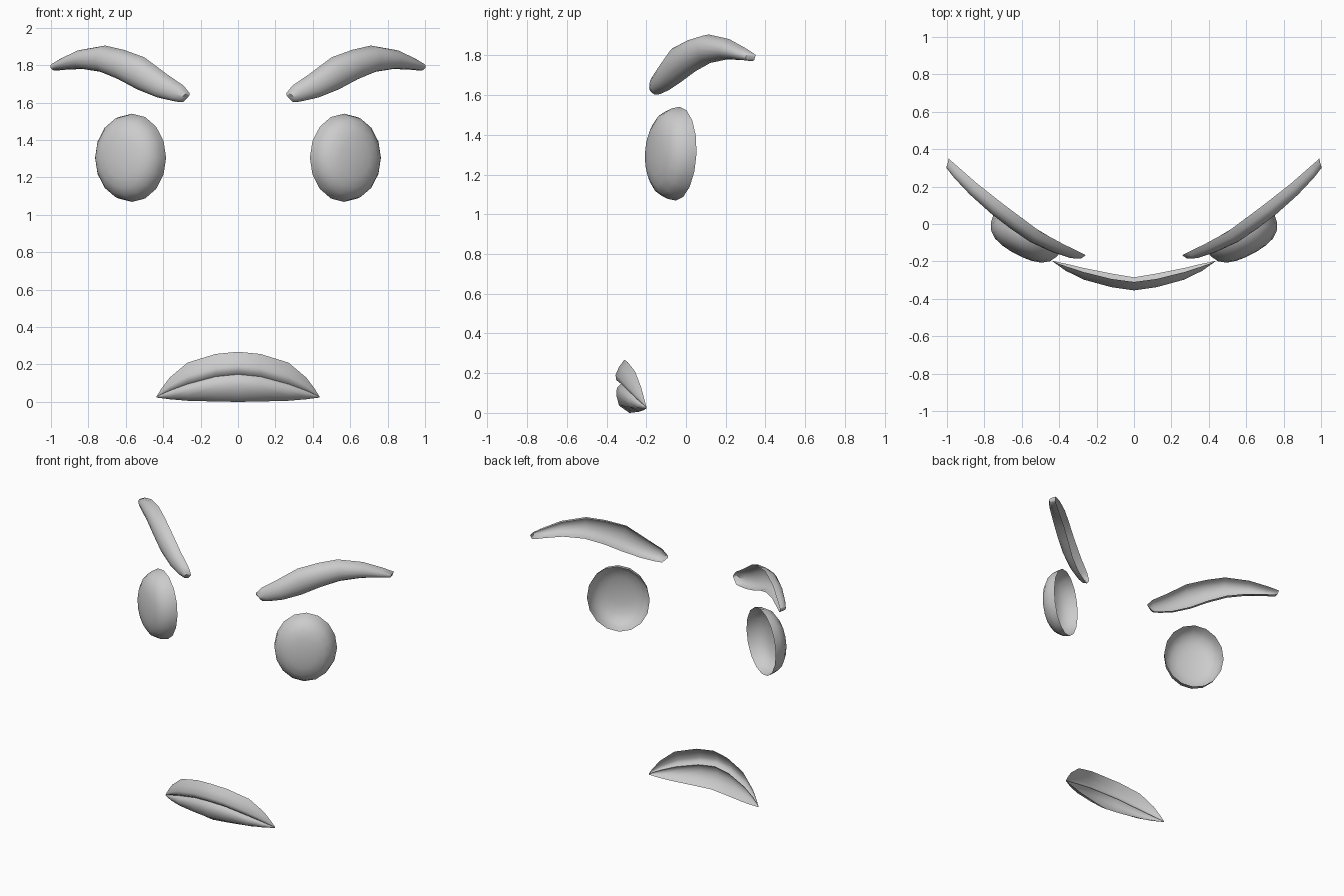
import bpy, bmesh, math
from mathutils import Vector

if "Cube" in bpy.data.objects:
    bpy.data.objects.remove(bpy.data.objects["Cube"])

grey = bpy.data.materials.new("light_grey")
grey.diffuse_color = (0.6, 0.6, 0.6, 1)
grey.use_nodes = True
grey.node_tree.nodes["Principled BSDF"].inputs["Base Color"].default_value = grey.diffuse_color


def shell(name, rows, closed=False):
    """Skin rows of points into an open, front-facing sheet mirrored across x."""
    bm = bmesh.new()
    grid = [[bm.verts.new(p) for p in row] for row in rows]
    for a, b in zip(grid, grid[1:]):
        n = len(a)
        for j in range(n if closed else n - 1):
            k = (j + 1) % n
            bm.faces.new((a[j], a[k], b[k], b[j]))
    bmesh.ops.remove_doubles(bm, verts=bm.verts, dist=0.0005)
    bm.normal_update()
    if sum(f.normal.y * f.calc_area() for f in bm.faces) > 0:
        bmesh.ops.reverse_faces(bm, faces=bm.faces)
    mesh = bpy.data.meshes.new(name)
    bm.to_mesh(mesh)
    bm.free()
    mesh.materials.append(grey)
    ob = bpy.data.objects.new(name, mesh)
    bpy.context.collection.objects.link(ob)
    mod = ob.modifiers.new("mirror", "MIRROR")
    mod.use_clip = True
    bpy.context.view_layer.objects.active = ob
    ob.select_set(True)
    bpy.ops.object.shade_smooth_by_angle(angle=math.radians(50))
    ob.select_set(False)
    return ob


def interp(table, x):
    for (x0, y0), (x1, y1) in zip(table, table[1:]):
        if x <= x1:
            break
    return y0 + (y1 - y0) * (x - x0) / (x1 - x0)


# Eyes: hollow domes with a 16-sided rim, turned outward
centre = Vector((0.567, -0.042, 1.305))
ang = math.radians(27.5)
side = Vector((math.cos(ang), math.sin(ang), 0))
up = Vector((0, 0.04, 1)).normalized()
out = Vector((math.sin(ang), -math.cos(ang), 0))
profile = [(1, 0), (0.965, 0.045), (0.86, 0.085), (0.68, 0.113),
           (0.45, 0.127), (0.22, 0.133), (0, 0.135)]
shell("eyes", [[centre + side * 0.206 * r * math.cos(t * math.pi / 8)
                + up * 0.236 * r * math.sin(t * math.pi / 8) + out * d
                for t in range(16)] for r, d in profile], closed=True)

# Eyebrows: half tubes, open at the back, following a sweeping line in plan
plan = [(0.26, -0.165), (0.475, -0.06), (0.61, 0.04), (0.73, 0.13),
        (0.82, 0.2), (0.995, 0.353)]
# top x, top z, bottom x, bottom z, depth
stations = [(0.258, 1.64, 0.292, 1.603, 0.0), (0.26, 1.652, 0.30, 1.602, 0.035),
            (0.29, 1.69, 0.335, 1.606, 0.052), (0.38, 1.752, 0.42, 1.625, 0.066),
            (0.50, 1.842, 0.52, 1.665, 0.077), (0.61, 1.882, 0.62, 1.72, 0.082),
            (0.71, 1.905, 0.72, 1.762, 0.08), (0.84, 1.882, 0.83, 1.78, 0.07),
            (0.935, 1.836, 0.92, 1.776, 0.058), (0.98, 1.81, 0.972, 1.771, 0.045),
            (0.992, 1.802, 0.984, 1.775, 0.0)]
rows = []
for xt, zt, xb, zb, d in stations:
    row = []
    for i in range(9):
        a = math.pi * i / 8
        s = (1 - math.cos(a)) / 2
        x, z = xt + (xb - xt) * s, zt + (zb - zt) * s
        o = d * math.sin(a) ** 0.8 if 0 < i < 8 else 0
        row.append((x + 0.6 * o, interp(plan, x) - 0.8 * o, z))
    rows.append(row)
shell("eyebrows", rows)

# Mouth: two curved lips meeting at an inward crease, open at the back
# x, top z, crease z, bottom z, front y, top edge y, bottom edge y
lips = [(0, 0.268, 0.147, 0.0, -0.355, -0.31, -0.285),
        (0.12, 0.256, 0.135, 0.002, -0.338, -0.294, -0.265),
        (0.27, 0.21, 0.095, 0.006, -0.297, -0.257, -0.235),
        (0.365, 0.13, 0.06, 0.014, -0.25, -0.226, -0.212),
        (0.41, 0.07, 0.04, 0.02, -0.218, -0.21, -0.203),
        (0.435, 0.03, 0.027, 0.023, -0.2, -0.199, -0.197)]
rows = []
for x, zt, zc, zb, yf, yt, yb in lips:
    depth = yt - yf
    up_h, low_h = zt - zc, zc - zb
    rows.append([(x, yt, zt),
                 (x, yf + depth * 0.4, zc + up_h * 0.7),
                 (x, yf, zc + up_h * 0.36),
                 (x, yf + depth * 0.1, zc + up_h * 0.15),
                 (x, yf + depth * 0.6, zc),
                 (x, yf + depth * 0.15, zc - low_h * 0.15),
                 (x, yf + depth * 0.1, zc - low_h * 0.4),
                 (x, yf + depth * 0.4, zc - low_h * 0.75),
                 (x, yb, zb)])
shell("mouth", rows)
